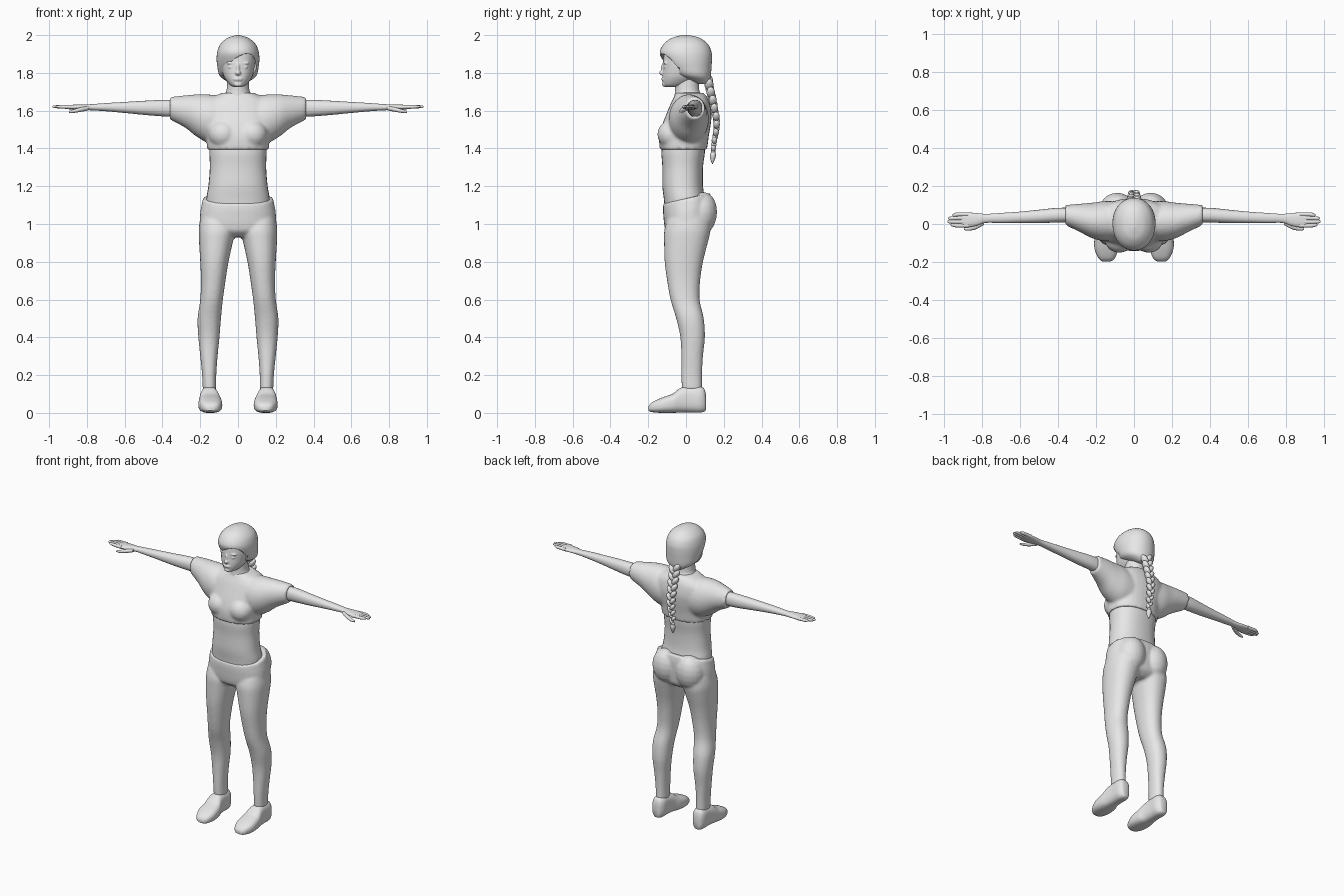
import bpy, bmesh, math
from mathutils import Matrix, Vector

grey = bpy.data.materials.new("plain grey")
grey.diffuse_color = (0.8, 0.8, 0.8, 1)


def spline(rows, steps=4):
    """Catmull-Rom interpolation through the section rows."""
    out = []
    for i in range(len(rows) - 1):
        p0, p1 = rows[max(i - 1, 0)], rows[i]
        p2, p3 = rows[i + 1], rows[min(i + 2, len(rows) - 1)]
        for s in range(steps):
            t = s / steps
            out.append([0.5 * (2 * b + (c - a) * t + (2 * a - 5 * b + 4 * c - d) * t * t
                               + (3 * b - a - 3 * c + d) * t ** 3)
                        for a, b, c, d in zip(p0, p1, p2, p3)])
    return out + [list(rows[-1])]


def loft(bm, axis, rows, power=2.0, n=32, sides=(1,)):
    """Closed tube; row = position on axis, then min/max on the other two axes."""
    others = [k for k in range(3) if k != axis]
    for side in sides:
        rings = []
        for pos, a0, a1, b0, b1 in spline(rows):
            ring = []
            for k in range(n):
                t = 2 * math.pi * k / n
                c, s = math.cos(t), math.sin(t)
                co = [0, 0, 0]
                co[axis] = pos
                co[others[0]] = (a0 + a1) / 2 + (a1 - a0) / 2 * math.copysign(abs(c) ** (2 / power), c)
                co[others[1]] = (b0 + b1) / 2 + (b1 - b0) / 2 * math.copysign(abs(s) ** (2 / power), s)
                co[0] *= side
                ring.append(bm.verts.new(co))
            rings.append(ring)
        for r, q in zip(rings, rings[1:]):
            for k in range(n):
                bm.faces.new((r[k], r[(k + 1) % n], q[(k + 1) % n], q[k]))
        bm.faces.new(rings[0])
        bm.faces.new(rings[-1])


def centred(rows):
    """Rows (z, half width, y0, y1) to full section rows."""
    return [(z, -w, w, y0, y1) for z, w, y0, y1 in rows]


def ball(bm, centre, radii, tilt=0.0, seg=20):
    m = Matrix.Translation(centre) @ Matrix.Rotation(tilt, 4, 'Y') @ Matrix.Diagonal((*radii, 1))
    bmesh.ops.create_uvsphere(bm, u_segments=seg, v_segments=seg // 2, radius=1, matrix=m)


def finish(name, bm, voxel=0, smooth=4, angle=50):
    bmesh.ops.recalc_face_normals(bm, faces=bm.faces[:])
    me = bpy.data.meshes.new(name)
    bm.to_mesh(me)
    bm.free()
    me.materials.append(grey)
    ob = bpy.data.objects.new(name, me)
    bpy.context.collection.objects.link(ob)
    bpy.ops.object.select_all(action='DESELECT')
    ob.select_set(True)
    bpy.context.view_layer.objects.active = ob
    bpy.ops.object.shade_smooth_by_angle(angle=math.radians(angle))
    if voxel:  # fuse the overlapping volumes into one skin
        r = ob.modifiers.new("fuse", 'REMESH')
        r.mode, r.voxel_size, r.use_smooth_shade = 'VOXEL', voxel, True
        s = ob.modifiers.new("soften", 'SMOOTH')
        s.factor, s.iterations = 0.5, smooth
    return ob


BOTH = (1, -1)

# Trousers: hips, legs and seat
bm = bmesh.new()
loft(bm, 2, centred([(.93, .06, -.07, .08), (.96, .17, -.105, .12), (1.0, .2, -.115, .13),
                     (1.06, .2, -.12, .135), (1.10, .193, -.122, .135), (1.135, .186, -.12, .128)]), 2.3)
loft(bm, 2, [(.12, .115, .187, -.022, .085), (.2, .115, .19, -.025, .085), (.3, .108, .2, -.025, .09),
             (.4, .098, .21, -.03, .1), (.5, .09, .214, -.052, .094), (.6, .08, .2, -.082, .072),
             (.7, .066, .196, -.1, .075), (.8, .05, .2, -.113, .09), (.9, .028, .206, -.116, .115),
             (.97, .012, .208, -.115, .13), (1.03, .02, .2, -.1, .12)], 2.2, sides=BOTH)
for s in BOTH:
    ball(bm, (s * .088, .072, 1.045), (.095, .093, .105))
for v in bm.verts:  # waistband rises toward the back
    if v.co.z > .95:
        v.co.z += .22 * v.co.y * (v.co.z - .95) / .18
finish("trousers", bm, .009)

# Bare waist
bm = bmesh.new()
loft(bm, 2, centred([(1.05, .165, -.11, .1), (1.13, .168, -.117, .1), (1.2, .157, -.125, .09),
                     (1.3, .149, -.125, .09), (1.38, .152, -.13, .1), (1.44, .15, -.12, .1)]), 2.3)
finish("waist", bm)

# Cropped shirt with short sleeves
bm = bmesh.new()
loft(bm, 2, centred([(1.395, .163, -.14, .112), (1.46, .168, -.142, .12), (1.52, .18, -.128, .13),
                     (1.58, .19, -.105, .135), (1.64, .18, -.08, .125), (1.675, .13, -.062, .11),
                     (1.695, .08, -.055, .09)]), 2.3)
loft(bm, 0, [(.10, -.09, .12, 1.42, 1.68), (.16, -.09, .12, 1.43, 1.686), (.22, -.075, .112, 1.463, 1.686),
             (.28, -.045, .107, 1.51, 1.681), (.36, -.006, .1, 1.553, 1.672)], sides=BOTH)
for s in BOTH:
    ball(bm, (s * .078, -.078, 1.475), (.078, .074, .075))
finish("shirt", bm, .009)

# Arms with palms, fingers and thumbs
bm = bmesh.new()
loft(bm, 0, [(.30, .01, .085, 1.565, 1.657), (.4, .008, .085, 1.57, 1.657), (.5, .005, .075, 1.578, 1.652),
             (.6, .005, .065, 1.588, 1.646), (.7, .005, .058, 1.597, 1.64), (.78, .006, .053, 1.602, 1.634),
             (.83, -.01, .058, 1.604, 1.633), (.88, -.018, .06, 1.606, 1.631), (.91, -.012, .055, 1.61, 1.628)],
     2.2, sides=BOTH)
for k, tip in enumerate((.965, .982, .978, .955)):
    y = -.008 + k * .0195
    pull = (.02 - y) * .12
    loft(bm, 0, [(.87, y - .011, y + .011, 1.608, 1.63), (.93, y - .0105, y + .0105, 1.611, 1.63),
                 (tip - .01, y + pull - .009, y + pull + .009, 1.614, 1.628),
                 (tip, y + pull - .004, y + pull + .004, 1.618, 1.625)], n=12, sides=BOTH)
loft(bm, 0, [(.79, -.005, .025, 1.602, 1.624), (.83, -.027, .002, 1.594, 1.618),
             (.87, -.035, -.014, 1.588, 1.607), (.895, -.032, -.02, 1.588, 1.599)], n=14, sides=BOTH)
finish("arms", bm)

# Shoes
bm = bmesh.new()
loft(bm, 1, [(-.198, .125, .165, .012, .035), (-.18, .1, .187, .004, .056), (-.13, .084, .208, 0, .08),
             (-.07, .087, .208, 0, .102), (-.03, .1, .202, .002, .132), (.02, .106, .197, .003, .142),
             (.07, .107, .196, .002, .142), (.095, .118, .187, .006, .13), (.105, .13, .175, .015, .1)],
     2.7, sides=BOTH)
finish("shoes", bm)

# Neck
bm = bmesh.new()
loft(bm, 2, centred([(1.62, .08, -.06, .09), (1.68, .072, -.06, .085), (1.71, .06, -.058, .07),
                     (1.8, .056, -.06, .07)]))
finish("neck", bm)

# Head with nose, lips, brows and eyelids
bm = bmesh.new()
loft(bm, 2, centred([(1.725, .022, -.105, -.05), (1.738, .045, -.12, .01), (1.775, .072, -.124, .06),
                     (1.82, .086, -.122, .09), (1.87, .092, -.12, .1), (1.92, .088, -.11, .1),
                     (1.965, .05, -.06, .06)]), 2.2)
ball(bm, (0, -.126, 1.800), (.015, .017, .013))
ball(bm, (0, -.121, 1.822), (.009, .013, .03))
ball(bm, (0, -.122, 1.767), (.024, .009, .010))
ball(bm, (0, -.113, 1.738), (.022, .014, .012))
for s in BOTH:
    ball(bm, (s * .036, -.108, 1.852), (.026, .012, .006))
    ball(bm, (s * .036, -.108, 1.831), (.016, .01, .007))
finish("head", bm, .005, 2)

# Hair cap with a face opening under a side-swept fringe
bm = bmesh.new()
loft(bm, 2, centred([(1.74, .03, .06, .115), (1.765, .075, .0, .127), (1.79, .1, -.06, .132),
                     (1.83, .109, -.1, .135), (1.87, .113, -.126, .137), (1.91, .11, -.139, .135),
                     (1.95, .095, -.12, .118), (1.98, .064, -.085, .083), (1.993, .035, -.05, .05),
                     (2.0, .006, -.02, .01)]), 2.1, n=48)
hair = finish("hair", bm)
bm = bmesh.new()
loft(bm, 1, [(-.3, -.08, .095, 1.66, 1.885), (-.15, -.08, .095, 1.66, 1.885),
             (-.035, -.08, .095, 1.66, 1.885)], 2.4, n=40)
for v in bm.verts:
    v.co.z += .5 * v.co.x
cutter = finish("face_opening_cutter", bm)
cutter.hide_render = True
cutter.hide_set(True)
cut = hair.modifiers.new("face opening", 'BOOLEAN')
cut.operation, cut.object, cut.solver = 'DIFFERENCE', cutter, 'EXACT'

# Braid: staggered tilted strands along a curved path, then a tie and tuft
bm = bmesh.new()
path = spline([(1.765, .118), (1.65, .146), (1.53, .162), (1.39, .145)], 6)
count = 18
for i in range(count):
    t = i / (count - 1)
    z, y = path[round(t * (len(path) - 1))]
    z = 1.76 - t * .36
    r = .029 - .013 * t
    s = 1 if i % 2 else -1
    ball(bm, (s * r * .55, y, z), (r * .68, r * .85, r * 1.25), s * .6, 14)
ball(bm, (0, .144, 1.385), (.013, .013, .01), 0, 14)
loft(bm, 2, centred([(1.385, .009, .135, .153), (1.365, .017, .127, .159), (1.34, .012, .13, .152),
                     (1.318, .002, .138, .142)]), n=12)
finish("braid", bm)
